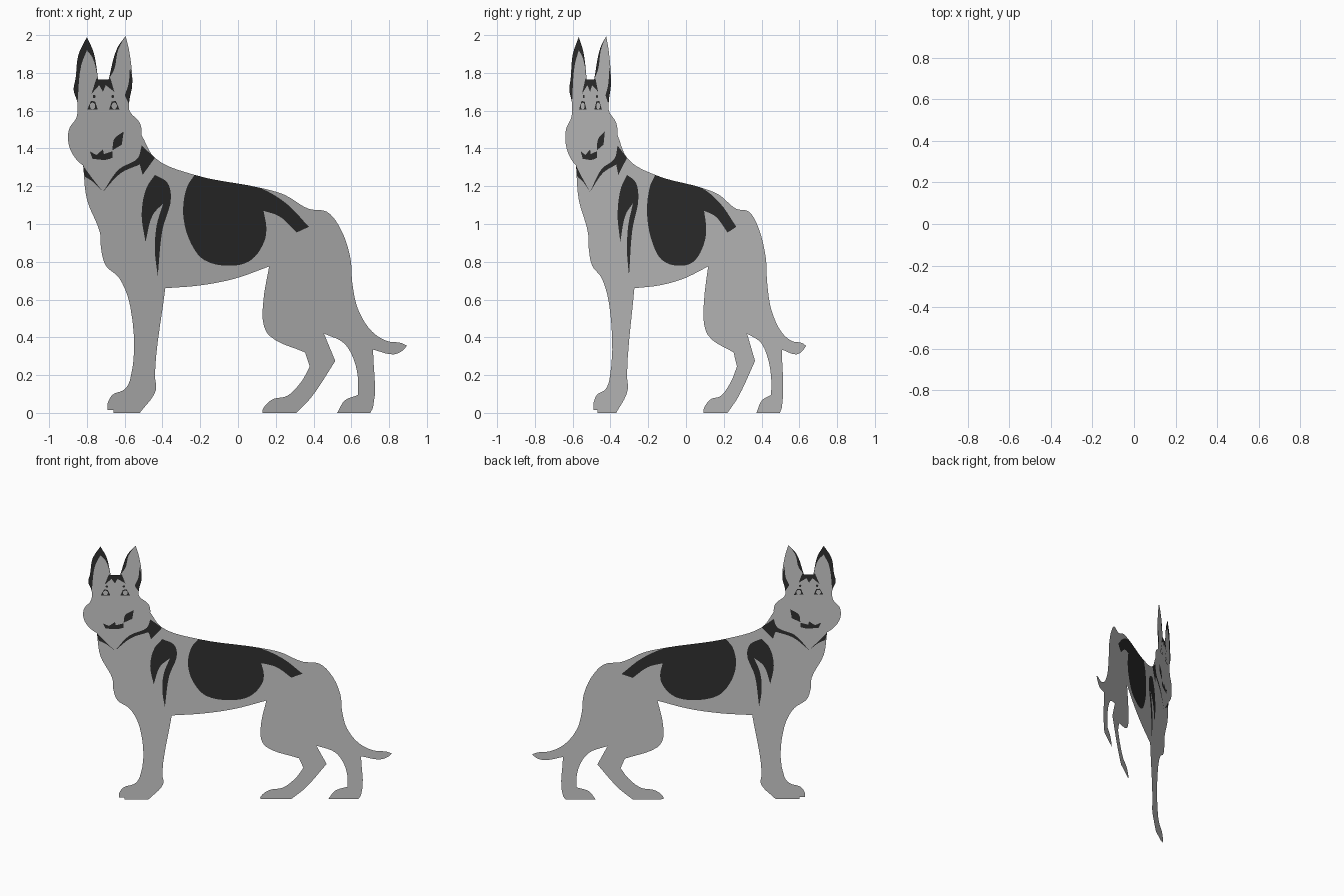
import bpy, math
from mathutils import Vector
from mathutils.geometry import delaunay_2d_cdt

SLOPE = 0.71   # the flat cut-out stands in the vertical plane y = SLOPE * x


def smooth(points, corner=45, steps=5):
    """Round an outline through its points, keeping sharp corners."""
    pts = [Vector(p) for p in points]
    n = len(pts)
    tangents = []
    for i in range(n):
        a, b = pts[i] - pts[i - 1], pts[(i + 1) % n] - pts[i]
        sharp = math.degrees(a.angle(b)) > corner
        tangents.append(None if sharp else (a.normalized() + b.normalized()).normalized())
    out = []
    for i in range(n):
        p, q = pts[i], pts[(i + 1) % n]
        chord = q - p
        t0, t1 = tangents[i], tangents[(i + 1) % n]
        out.append(p)
        if t0 is None and t1 is None:
            continue
        m0 = chord if t0 is None else t0 * chord.length
        m1 = chord if t1 is None else t1 * chord.length
        for k in range(1, steps):
            t = k / steps
            out.append(p * (2*t**3 - 3*t**2 + 1) + m0 * (t**3 - 2*t**2 + t)
                       + q * (3*t**2 - 2*t**3) + m1 * (t**3 - t**2))
    return out


def inside(pt, poly):
    hit = False
    for a, b in zip(poly, poly[1:] + poly[:1]):
        if (a.y > pt.y) != (b.y > pt.y) and \
                pt.x < (b.x - a.x) * (pt.y - a.y) / (b.y - a.y) + a.x:
            hit = not hit
    return hit


# Chest, front leg and belly
fore = [(-.82, 1.31), (-.80, 1.13), (-.73, .95), (-.725, .87), (-.70, .78), (-.63, .715),
        (-.57, .56), (-.57, .18), (-.60, .125), (-.665, .095), (-.69, .05), (-.69, .015),
        (-.66, .015), (-.66, 0), (-.52, 0), (-.435, .12), (-.44, .20), (-.385, .66),
        (-.20, .675), (-.02, .71), (.165, .775)]
# Hind legs, tail and back
hind = [(.135, .60), (.135, .47), (.165, .41), (.355, .32), (.38, .245), (.335, .165),
        (.26, .09), (.18, .07), (.13, .015), (.13, 0), (.31, 0), (.39, .085), (.515, .275),
        (.455, .42), (.56, .37), (.61, .29), (.635, .185), (.635, .095), (.565, .065),
        (.525, 0), (.70, 0), (.715, .03), (.715, .335), (.825, .31), (.865, .325),
        (.895, .355), (.865, .37), (.79, .38), (.71, .43), (.635, .55), (.605, .69),
        (.595, .82), (.54, .98), (.47, 1.065), (.375, 1.08), (.245, 1.155), (.125, 1.19),
        (-.23, 1.26), (-.44, 1.35), (-.51, 1.47), (-.70, 1.45)]
# Head with two ears
head = [(-.595, 1.995), (-.575, 1.91), (-.56, 1.735), (-.575, 1.655), (-.575, 1.60),
        (-.52, 1.535), (-.51, 1.47), (-.55, 1.34), (-.70, 1.28), (-.82, 1.31), (-.89, 1.40),
        (-.895, 1.50), (-.855, 1.565), (-.85, 1.64), (-.87, 1.71), (-.86, 1.77),
        (-.845, 1.895), (-.80, 1.99), (-.765, 1.91), (-.74, 1.765), (-.685, 1.765),
        (-.64, 1.93)]
silhouette = [smooth(fore + hind), smooth(head)]

saddle = [(-.23, 1.26), (-.27, 1.195), (-.29, 1.05), (-.25, .90), (-.18, .81), (-.02, .78),
          (.07, .81), (.14, .91), (.15, .98), (.135, 1.07), (.22, 1.04), (.31, .955),
          (.375, .985), (.26, 1.105), (.125, 1.187)]
shoulder = [(-.44, 1.26), (-.375, 1.22), (-.355, 1.14), (-.40, .97), (-.425, .725),
            (-.44, .86), (-.43, .995), (-.395, 1.11), (-.45, 1.05), (-.49, .905),
            (-.51, 1.05), (-.485, 1.19)]
neck_right = [(-.51, 1.415), (-.44, 1.35), (-.505, 1.26), (-.52, 1.315), (-.62, 1.27),
              (-.715, 1.17), (-.63, 1.29), (-.53, 1.35)]
neck_left = [(-.825, 1.315), (-.77, 1.24), (-.715, 1.17), (-.77, 1.225), (-.81, 1.25)]
ear_left = [(-.80, 1.995), (-.765, 1.91), (-.74, 1.765), (-.77, 1.88), (-.80, 1.92),
            (-.83, 1.84), (-.85, 1.64), (-.88, 1.71), (-.86, 1.77), (-.845, 1.895)]
ear_right = [(-.595, 1.998), (-.645, 1.93), (-.685, 1.765), (-.655, 1.82), (-.635, 1.92)]
ear_edge = [(-.572, 1.83), (-.558, 1.735), (-.575, 1.63), (-.60, 1.68), (-.58, 1.74)]
brow = [(-.75, 1.77), (-.675, 1.77), (-.655, 1.70), (-.70, 1.735), (-.715, 1.70),
        (-.735, 1.735), (-.775, 1.69)]
nose_side = [(-.605, 1.49), (-.655, 1.45), (-.665, 1.39), (-.615, 1.42)]
mouth = [(-.785, 1.385), (-.75, 1.365), (-.715, 1.395), (-.71, 1.37), (-.665, 1.385),
         (-.665, 1.35), (-.70, 1.34), (-.77, 1.345)]
dark = [smooth(m) for m in (saddle, shoulder, neck_right, neck_left, ear_left, ear_right,
                            ear_edge, brow, nose_side, mouth)]


def disc(x, z, r, n=12):
    return [Vector((x + .8 * r * math.cos(2 * math.pi * k / n),
                    z + r * math.sin(2 * math.pi * k / n))) for k in range(n)]


# Eyes: dark rim, light centre and a brow dot on each side
light = []
for x, s in ((-.77, 1), (-.655, -1)):
    dark.append([Vector((x + s * a, b)) for a, b in
                 ((-.028, 1.605), (.028, 1.605), (.014, 1.648), (-.008, 1.652))])
    dark.append(disc(x + s * .008, 1.675, .009))
    light.append(disc(x, 1.625, .018))

# Split the plane along every outline, then sort triangles into body and markings
verts, edges = [], []
for poly in silhouette + dark + light:
    b, n = len(verts), len(poly)
    verts += poly
    edges += [(b + i, b + (i + 1) % n) for i in range(n)]
co, _, tris, *_ = delaunay_2d_cdt(verts, edges, [], 0, 1e-5)
parts = {"dog_body": [], "dark_markings": []}
for t in tris:
    c = sum((co[i] for i in t), Vector((0, 0))) / len(t)
    if any(inside(c, p) for p in silhouette):
        is_dark = any(inside(c, p) for p in dark) and not any(inside(c, p) for p in light)
        parts["dark_markings" if is_dark else "dog_body"].append(t)

black = bpy.data.materials.new("dark_coat")
black.diffuse_color = (0.03, 0.03, 0.03, 1)
for name, faces in parts.items():
    used = sorted({i for f in faces for i in f})
    index = {v: k for k, v in enumerate(used)}
    mesh = bpy.data.meshes.new(name)
    mesh.from_pydata([(co[i].x, co[i].x * SLOPE, co[i].y) for i in used], [],
                     [[index[i] for i in f] for f in faces])
    if name == "dark_markings":
        mesh.materials.append(black)
    bpy.context.collection.objects.link(bpy.data.objects.new(name, mesh))
